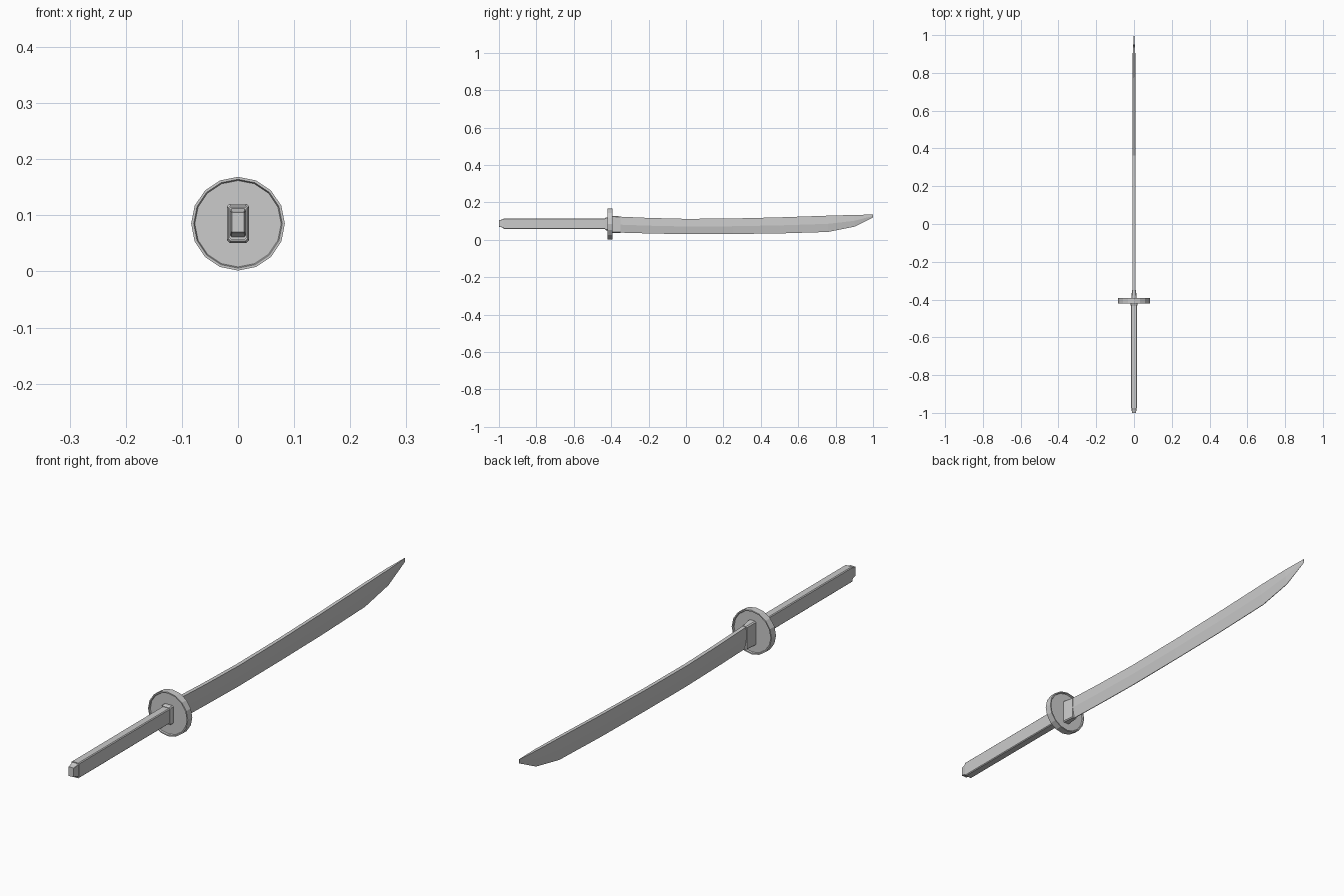
import bpy, bmesh, math

if "Cube" in bpy.data.objects:
    bpy.data.objects.remove(bpy.data.objects["Cube"])


def loft(name, rings):
    """Skin a series of equal-length point loops and cap both ends."""
    bm = bmesh.new()
    loops = [[bm.verts.new(p) for p in ring] for ring in rings]
    n = len(loops[0])
    for a, b in zip(loops, loops[1:]):
        for i in range(n):
            j = (i + 1) % n
            bm.faces.new((a[i], a[j], b[j], b[i]))
    bm.faces.new(loops[0])
    bm.faces.new(loops[-1])
    bmesh.ops.recalc_face_normals(bm, faces=bm.faces)
    mesh = bpy.data.meshes.new(name)
    bm.to_mesh(mesh)
    bm.free()
    obj = bpy.data.objects.new(name, mesh)
    bpy.context.collection.objects.link(obj)
    return obj


def block(y, w, z0, z1, c):
    """Rectangle across the sword with cut corners of size c."""
    return [(-w + c, y, z0), (w - c, y, z0), (w, y, z0 + c), (w, y, z1 - c),
            (w - c, y, z1), (-w + c, y, z1), (-w, y, z1 - c), (-w, y, z0 + c)]


def disc(y, r):
    return [(r * math.sin(i * math.pi / 8), y, 0.085 + r * math.cos(i * math.pi / 8))
            for i in range(16)]


def blade_ring(y, top, bottom, w):
    ridge = bottom + (top - bottom) * 0.5
    return [(-w * .8, y, top), (w * .8, y, top), (w, y, ridge), (w * .15, y, bottom),
            (-w * .15, y, bottom), (-w, y, ridge)]


# Curved blade: y, spine height, edge height, half thickness
loft("blade", [blade_ring(*s) for s in [
    (-0.41, 0.126, 0.040, 0.009), (-0.2, 0.117, 0.034, 0.009),
    (0.0, 0.112, 0.030, 0.009), (0.25, 0.114, 0.031, 0.0085),
    (0.5, 0.120, 0.034, 0.008), (0.76, 0.129, 0.042, 0.008),
    (0.9, 0.133, 0.070, 0.007), (1.0, 0.135, 0.120, 0.001)]])

# Round guard with shallow dished faces
loft("guard", [disc(*s) for s in [
    (-0.415, 0.077), (-0.420, 0.079), (-0.420, 0.0835),
    (-0.393, 0.0835), (-0.393, 0.079), (-0.398, 0.077)]])

# Handle with stepped end cap
loft("handle", [block(y, 0.0155, 0.057, 0.115, 0.003) for y in (-0.975, -0.41)])
loft("handle_end", [block(-1.0, 0.011, 0.070, 0.105, 0.001),
                    block(-0.985, 0.0125, 0.067, 0.108, 0.001),
                    block(-0.972, 0.0145, 0.060, 0.113, 0.003)])

# Collars on both sides of the guard
loft("handle_collar", [block(-0.432, 0.017, 0.054, 0.117, 0.004),
                       block(-0.427, 0.0195, 0.051, 0.120, 0.004),
                       block(-0.41, 0.0195, 0.051, 0.120, 0.004)])
loft("blade_collar", [block(-0.41, 0.016, 0.037, 0.129, 0.004),
                      block(-0.385, 0.014, 0.037, 0.128, 0.004),
                      block(-0.35, 0.0105, 0.037, 0.125, 0.004)])
